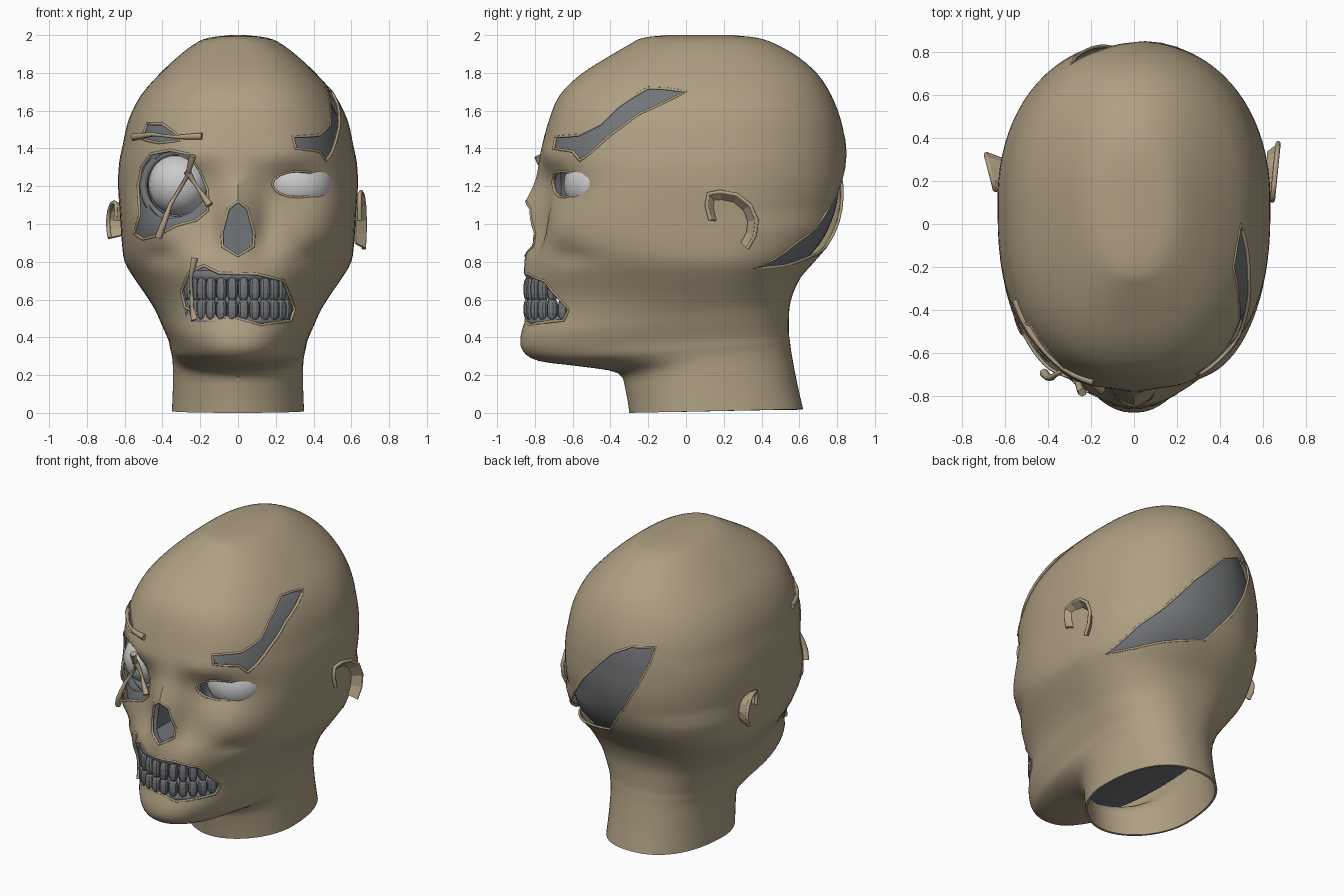
import bpy, bmesh
from math import sin, cos, pi, exp, radians
from mathutils import Vector, Matrix
from mathutils.bvhtree import BVHTree

if "Cube" in bpy.data.objects:
    bpy.data.objects.remove(bpy.data.objects["Cube"])


def material(name, c):
    m = bpy.data.materials.new(name)
    m.diffuse_color = (*c, 1)
    m.use_nodes = True
    m.node_tree.nodes["Principled BSDF"].inputs["Base Color"].default_value = m.diffuse_color
    return m


SKIN = material("skin", (0.43, 0.35, 0.23))
BONE = material("bone", (0.17, 0.18, 0.19))
EYE = material("eye", (0.62, 0.62, 0.62))


def add(name, bm, mat=None):
    me = bpy.data.meshes.new(name)
    bm.to_mesh(me)
    ob = bpy.data.objects.new(name, me)
    bpy.context.collection.objects.link(ob)
    if mat:
        me.materials.append(mat)
    return ob


# Head cross-sections: front z, back z, front y, back y, half width, front squareness
RINGS = [
    (0, .02, -.30, .62, .35, 1.9), (.12, .15, -.32, .59, .345, 1.9),
    (.21, .28, -.36, .565, .345, 1.9), (.245, .34, -.55, .555, .35, 2),
    (.275, .38, -.78, .55, .36, 2.1), (.33, .42, -.865, .545, .37, 2.2),
    (.41, .5, -.875, .545, .405, 2.2), (.5, .57, -.85, .55, .44, 2.1),
    (.6, .64, -.84, .57, .49, 2), (.7, .72, -.85, .61, .55, 2),
    (.8, .8, -.825, .68, .6, 2.2), (.9, .9, -.775, .76, .615, 2.6),
    (1.05, 1.05, -.745, .825, .625, 2.8), (1.2, 1.2, -.735, .85, .635, 2.6),
    (1.32, 1.32, -.755, .85, .63, 2.5), (1.42, 1.42, -.755, .845, .61, 2.5),
    (1.55, 1.55, -.725, .82, .58, 2.5), (1.68, 1.68, -.67, .77, .515, 2.5),
    (1.79, 1.79, -.56, .7, .42, 2.6), (1.88, 1.88, -.42, .6, .325, 2.6),
    (1.95, 1.95, -.3, .48, .235, 2.5), (1.985, 1.985, -.23, .38, .16, 2.2),
    (2, 2, -.1, .24, .04, 2)]
# Face relief: x, z, width, height, push in +y
BUMPS = [(0, 1.05, .095, .21, -.125), (.32, 1.2, .14, .1, .05),
         (.43, .97, .13, .08, -.02), (.42, .83, .1, .05, .035),
         (.25, 1.36, .16, .06, -.018), (.15, .98, .05, .12, .02)]
SEG, SUB = 96, 3


def spline(a, b, c, d, t):
    return b + .5 * t * (c - a + t * (2*a - 5*b + 4*c - d + t * (3*(b - c) + d - a)))


def section(r):
    zf, zb, yf, yb, w, p = r
    pts = []
    for i in range(SEG):
        t = 2 * pi * i / SEG
        t -= .3 * sin(t)
        s, c = sin(t), cos(t)
        e = 2 / p if c > 0 else (2 / 2.35 if zb < 1 else 2 / 2.15)
        x = w * abs(s) ** e * (1 if s > 0 else -1)
        y = .1 - (.1 - yf) * c ** e if c > 0 else .1 + (yb - .1) * abs(c) ** e
        z = zf + (zb - zf) * (y - yf) / (yb - yf)
        if y < 0:
            y += sum(k * exp(-((abs(x) - u) / a) ** 2 - ((z - v) / b) ** 2)
                     for u, v, a, b, k in BUMPS)
        pts.append((x, y, z))
    return pts


def loft(first):
    rows = []
    for k in range(first, len(RINGS) - 1):
        q = [RINGS[max(0, min(len(RINGS) - 1, k + j))] for j in (-1, 0, 1, 2)]
        for s in range(SUB):
            rows.append(section([spline(*v, s / SUB) for v in zip(*q)]))
    rows.append(section(RINGS[-1]))
    bm = bmesh.new()
    vs = [[bm.verts.new(p) for p in r] for r in rows]
    for a, b in zip(vs, vs[1:]):
        for i in range(SEG):
            j = (i + 1) % SEG
            bm.faces.new((a[i], a[j], b[j], b[i]))
    base = bm.faces.new(vs[0])
    bm.faces.new(vs[-1])
    bmesh.ops.recalc_face_normals(bm, faces=bm.faces)
    bm.normal_update()
    return bm, base


def prism(pts, axis, a, b):
    bm = bmesh.new()
    f = lambda p, d: (p[0], d, p[1]) if axis == 'y' else (d, p[0], p[1])
    lo = [bm.verts.new(f(p, a)) for p in pts]
    hi = [bm.verts.new(f(p, b)) for p in pts]
    bm.faces.new(lo)
    bm.faces.new(hi)
    for i in range(len(pts)):
        j = (i + 1) % len(pts)
        bm.faces.new((lo[i], lo[j], hi[j], hi[i]))
    bmesh.ops.recalc_face_normals(bm, faces=bm.faces)
    ob = add("cutter", bm)
    ob.hide_render = True
    return ob


def tube(name, pts, r, mat, closed=False, taper=False):
    cu = bpy.data.curves.new(name, 'CURVE')
    cu.dimensions = '3D'
    cu.bevel_depth, cu.bevel_resolution, cu.use_fill_caps = r, 1, True
    sp = cu.splines.new('POLY')
    sp.points.add(len(pts) - 1)
    for i, p in enumerate(pts):
        sp.points[i].co = (*p, 1)
        if taper:
            sp.points[i].radius = .6 + 1.0 * abs(2 * i / (len(pts) - 1) - 1)
    sp.use_cyclic_u = closed
    cu.materials.append(mat)
    ob = bpy.data.objects.new(name, cu)
    bpy.context.collection.objects.link(ob)
    return ob


# Skin shell and the skull under it
bm, base = loft(0)
bvh = BVHTree.FromBMesh(bm)
bm.faces.remove(base)
skin = add("skin", bm, SKIN)
so = skin.modifiers.new("thickness", 'SOLIDIFY')
so.thickness, so.offset = .014, -1
bm, base = loft(4)
for v, n in [(v, v.normal.copy()) for v in bm.verts]:
    v.co -= n * .04
skull = add("skull", bm, BONE)

VIEW = {'front': (Vector((0, 1, 0)), 'y', -1.3, -.15), 'back': (Vector((0, -1, 0)), 'y', .25, 1.3),
        'right': (Vector((-1, 0, 0)), 'x', .2, 1.3)}


def on_skin(pts, view, closed=False, lift=0.0):
    d, ax, _, _ = VIEW[view]
    out = []
    n = len(pts)
    for i in range(n if closed else n - 1):
        a, b = Vector(pts[i]), Vector(pts[(i + 1) % n])
        for k in range(3 if closed or i < n - 2 else 4):
            p = a.lerp(b, k / 3)
            o = Vector((p[0], 0, p[1])) if ax == 'y' else Vector((0, p[0], p[1]))
            hit = bvh.ray_cast(o - d * 3, d)[0]
            if hit:
                out.append(hit - d * lift)
    return out


# Openings torn through the skin
HOLES = {
    "cheek_wound": ('front', [(-.51, 1.3), (-.46, 1.37), (-.36, 1.39), (-.26, 1.37), (-.2, 1.28),
                              (-.16, 1.18), (-.16, 1.07), (-.22, 1.02), (-.33, .99), (-.42, .94),
                              (-.5, .92), (-.55, .95), (-.52, 1.05), (-.53, 1.2)]),
    "brow_wound": ('front', [(-.51, 1.45), (-.48, 1.53), (-.4, 1.53), (-.33, 1.48), (-.31, 1.44), (-.42, 1.43)]),
    "temple_wound": ('right', [(-.7, 1.4), (-.69, 1.46), (-.57, 1.47), (-.45, 1.53), (-.36, 1.62),
                               (-.27, 1.68), (-.2, 1.72), (-.1, 1.715), (0, 1.7), (-.12, 1.64), (-.25, 1.58),
                               (-.4, 1.47), (-.5, 1.38), (-.56, 1.335), (-.6, 1.385)]),
    "eyelid": ('front', [(.32 + .14 * cos(i * pi / 8), 1.21 + .07 * sin(i * pi / 8)) for i in range(16)]),
    "nostril": ('front', [(0, 1.12), (-.05, 1.08), (-.085, .95), (-.08, .88), (0, .83),
                          (.08, .88), (.085, .95), (.05, 1.08)]),
    "lip": ('front', [(-.3, .64), (-.26, .74), (-.18, .78), (-.1, .74), (.1, .735), (.24, .70), (.3, .55),
                      (.28, .49), (.12, .465), (0, .5), (-.2, .52), (-.28, .56)]),
    "nape_wound": ('back', [(-.29, 1.53), (-.15, 1.52), (-.02, 1.45), (.2, 1.22), (.35, 1.02), (.46, .9),
                            (.535, .765), (.43, .78), (.3, .82), (.05, .88), (-.1, 1.08), (-.2, 1.26),
                            (-.27, 1.42)]),
}
cutters = []


def cut(ob, cutter):
    m = ob.modifiers.new("cut", 'BOOLEAN')
    m.operation, m.object, m.solver = 'DIFFERENCE', cutter, 'EXACT'
    cutters.append(cutter)


for name, (view, pts) in HOLES.items():
    _, ax, a, b = VIEW[view]
    cut(skin, prism(pts, ax, a, b))
    if name in ("nostril", "lip"):
        cut(skull, prism(pts, ax, a, -.35 if name == "lip" else -.6))
    tube(name + "_edge", on_skin(pts, view, True, -.004), .008, SKIN, closed=True)

# Eye sockets in the skull
for x, r in ((-.32, .19), (.31, .165)):
    s = bmesh.new()
    bmesh.ops.create_uvsphere(s, u_segments=24, v_segments=12, radius=r,
                              matrix=Matrix.Translation((x, -.56, 1.2)))
    c = add("cutter", s)
    c.hide_render = True
    cut(skull, c)
for ob in (skin, skull):
    bpy.ops.object.select_all(action='DESELECT')
    ob.select_set(True)
    bpy.context.view_layer.objects.active = ob
    for m in list(ob.modifiers):
        bpy.ops.object.modifier_apply(modifier=m.name)
    bpy.ops.object.shade_smooth_by_angle(angle=radians(30))
for c in cutters:
    bpy.data.objects.remove(c)

# Eyeballs (the right one turned to follow the lids) and the bare socket rim
for side, x, y, wide, turn in (("left", -.31, -.505, 1, 0), ("right", .325, -.48, 1.12, .38)):
    s = bmesh.new()
    bmesh.ops.create_uvsphere(s, u_segments=20, v_segments=14, radius=.165,
                              matrix=Matrix.Translation((x, y, 1.21)) @ Matrix.Rotation(turn, 4, 'Z')
                              @ Matrix.Diagonal((wide, 1, 1, 1)))
    for f in s.faces:
        f.smooth = True
    add(side + "_eyeball", s, EYE)
tube("socket_rim", [(-.32 + .18 * cos(i * pi / 12), -.56 - .09 * cos(i * pi / 12), 1.2 + .18 * sin(i * pi / 12))
                    for i in range(24)], .022, BONE, closed=True)

# Skin strands left hanging across the wounds
for pts, lift in (([(-.24, 1.36), (-.27, 1.25), (-.36, 1.1), (-.42, .93)], .045),
                  ([(-.27, 1.28), (-.22, 1.2), (-.15, 1.1)], .04),
                  ([(-.55, 1.46), (-.45, 1.475), (-.33, 1.46), (-.19, 1.465)], .004),
                  ([(-.23, .82), (-.25, .72), (-.245, .6), (-.23, .49)], .004)):
    tube("skin_strand", on_skin(pts, 'front', lift=lift), .013, SKIN, taper=True)


# Teeth and gums on an arch
def arch(a, z, inset=0):
    return Vector(((.28 - inset) * sin(a), -.52 - (.315 - inset) * cos(a), z))


t = bmesh.new()
power = lambda v: abs(v) ** .8 * (1 if v > 0 else -1)
for z, h in ((.655, .065), (.548, .058)):
    for i in range(14):
        a = radians(-78 + 12 * i)
        vs = bmesh.ops.create_uvsphere(t, u_segments=10, v_segments=7, radius=1)['verts']
        m = Matrix.Translation(arch(a, z)) @ Matrix.Rotation(a, 4, 'Z')
        for v in vs:
            v.co = m @ Vector((power(v.co.x) * .03, power(v.co.y) * .028, power(v.co.z) * h))
add("teeth", t, BONE)
for name, z in (("upper_gum", .725), ("lower_gum", .485)):
    tube(name, [arch(radians(-85 + 10 * i), z, .015) for i in range(18)], .033, BONE)

# Ears: thin blade with a rolled rim, the left one torn small
EAR = [(.13, 1.02), (.11, 1.1), (.12, 1.16), (.18, 1.17), (.27, 1.155), (.34, 1.1),
       (.375, 1.02), (.365, .94), (.325, .87)]
for side, sx, k, flare in (("right", 1, 1, .1), ("left", -1, .62, .16)):
    rim = [(sx * (.643 + flare * (y - .1)), .24 + (y - .24) * k, 1.02 + (z - 1.02) * k) for y, z in EAR]
    tube(side + "_ear_rim", rim, .012, SKIN)
    e = bmesh.new()
    outer = [e.verts.new(p) for p in rim]
    inner = [e.verts.new((sx * .618, .22 + (p[1] - .22) * .75, 1.0 + (p[2] - 1.0) * .8)) for p in rim]
    for i in range(len(rim) - 1):
        e.faces.new((outer[i], outer[i + 1], inner[i + 1], inner[i]))
    ear = add(side + "_ear", e, SKIN)
    ear.modifiers.new("thickness", 'SOLIDIFY').thickness = .012
